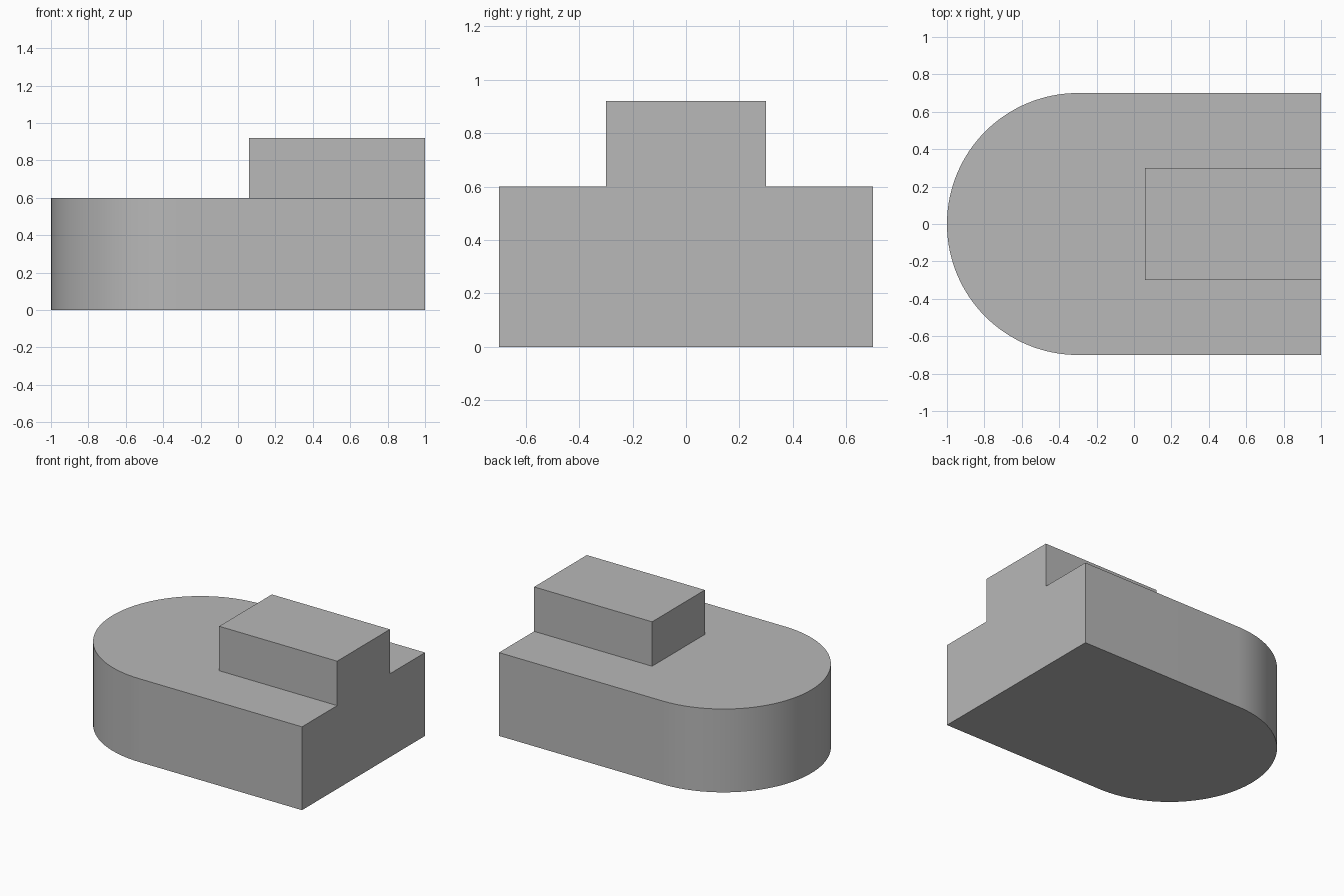
import bpy
import bmesh
import math

cube = bpy.data.objects.get("Cube")
if cube:
    bpy.data.objects.remove(cube, do_unlink=True)

grey = bpy.data.materials.new("plain_grey")
grey.use_nodes = True
colour = (0.48, 0.48, 0.48, 1)
grey.diffuse_color = colour
grey.node_tree.nodes["Principled BSDF"].inputs["Base Color"].default_value = colour


def extrude_outline(name, outline, bottom, top, open_bottom=False):
    """Raise a counter-clockwise outline from bottom to top."""
    bm = bmesh.new()
    lower = [bm.verts.new((x, y, bottom)) for x, y in outline]
    upper = [bm.verts.new((x, y, top)) for x, y in outline]
    bm.faces.new(upper)
    if not open_bottom:
        bm.faces.new(lower[::-1])
    for i in range(len(outline)):
        j = (i + 1) % len(outline)
        bm.faces.new((lower[i], lower[j], upper[j], upper[i]))
    mesh = bpy.data.meshes.new(name)
    bm.to_mesh(mesh)
    bm.free()
    mesh.materials.append(grey)
    obj = bpy.data.objects.new(name, mesh)
    bpy.context.collection.objects.link(obj)
    bpy.ops.object.select_all(action="DESELECT")
    obj.select_set(True)
    bpy.context.view_layer.objects.active = obj
    bpy.ops.object.shade_smooth_by_angle(angle=math.radians(30))
    return obj


# Base block with a half-round end
radius, length, steps = 0.7, 1.0, 64
base_outline = [(length, -radius), (length, radius)]
for i in range(steps + 1):
    a = math.pi / 2 + math.pi * i / steps
    base_outline.append((radius - length + radius * math.cos(a), radius * math.sin(a)))
extrude_outline("base_block", base_outline, 0, 0.6)

# Raised block flush with the flat end, seated on the base
raised_outline = [(0.06, -0.3), (length, -0.3), (length, 0.3), (0.06, 0.3)]
extrude_outline("raised_block", raised_outline, 0.6, 0.92, open_bottom=True)
